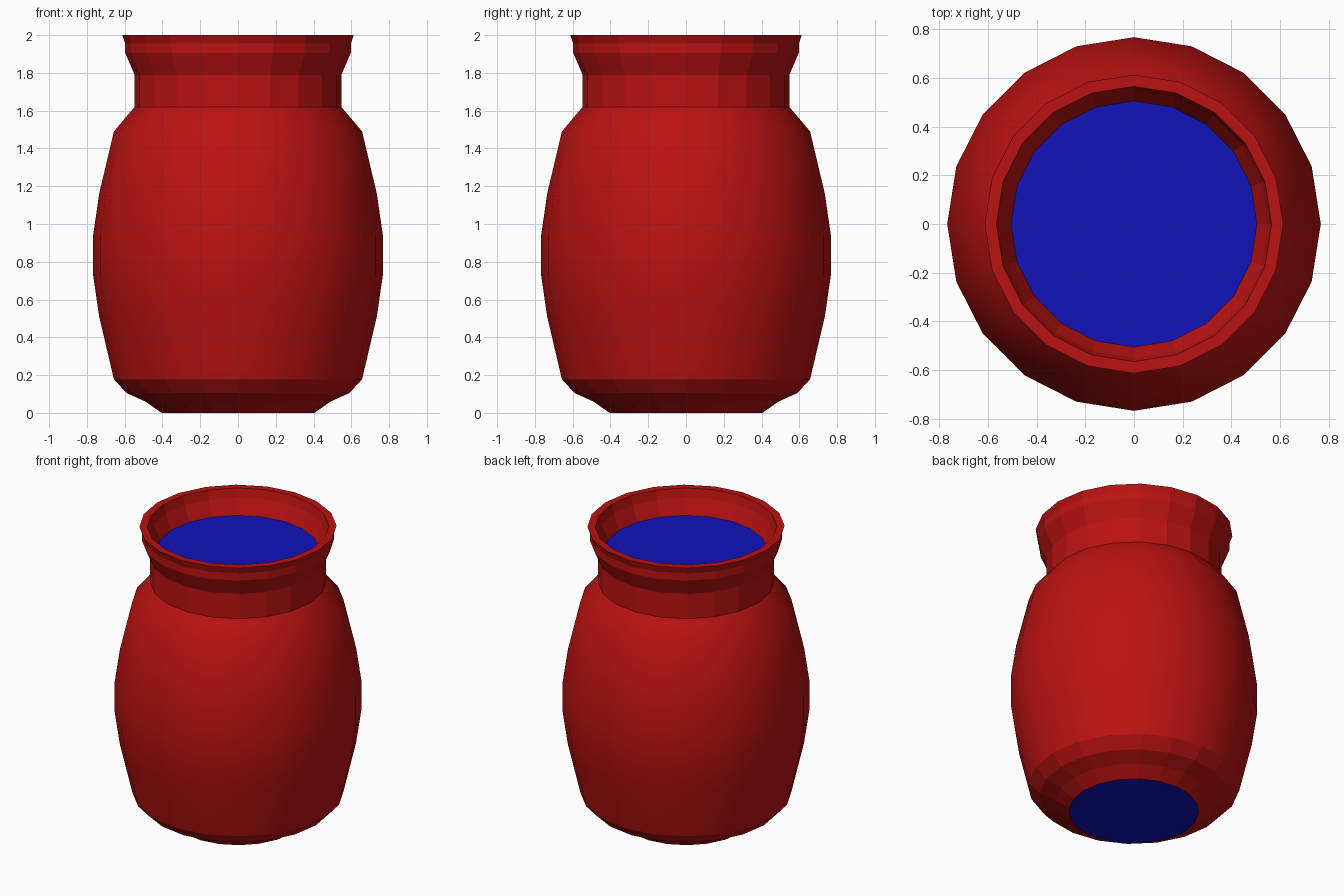
import bpy
import bmesh
from math import cos, sin, tau

SIDES = 20

cube = bpy.data.objects.get("Cube")
if cube:
    bpy.data.objects.remove(cube, do_unlink=True)


def material(name, colour):
    mat = bpy.data.materials.new(name)
    mat.use_nodes = True
    mat.diffuse_color = colour
    mat.node_tree.nodes["Principled BSDF"].inputs["Base Color"].default_value = colour
    return mat


red = material("red glaze", (0.5, 0.006, 0.006, 1))
blue = material("blue", (0.006, 0.006, 0.5, 1))


def ring(bm, radius, z):
    angles = [tau * i / SIDES for i in range(SIDES)]
    return [bm.verts.new((radius * cos(a), radius * sin(a), z)) for a in angles]


def finish(bm, name, mat):
    mesh = bpy.data.meshes.new(name)
    bm.to_mesh(mesh)
    bm.free()
    mesh.materials.append(mat)
    obj = bpy.data.objects.new(name, mesh)
    bpy.context.collection.objects.link(obj)
    return obj


def lathe(name, profile, mat, smooth=False):
    """Spin a (radius, height) profile, listed so that faces point outward."""
    bm = bmesh.new()
    rings = [ring(bm, r, z) for r, z in profile]
    for low, high in zip(rings, rings[1:]):
        for i in range(SIDES):
            j = (i + 1) % SIDES
            bm.faces.new((low[i], low[j], high[j], high[i])).smooth = smooth
    return finish(bm, name, mat)


def disc(name, radius, z, mat, up=True):
    bm = bmesh.new()
    verts = ring(bm, radius, z)
    bm.faces.new(verts if up else verts[::-1])
    return finish(bm, name, mat)


# Faceted foot
lathe("foot", [(0.405, 0), (0.49, 0.06), (0.59, 0.105), (0.657, 0.178)], red)

# Smooth rounded belly and shoulder
lathe("belly", [(0.657, 0.178), (0.735, 0.51), (0.767, 0.73), (0.767, 0.94),
                (0.735, 1.16), (0.657, 1.49), (0.547, 1.62)], red, smooth=True)

# Faceted neck, flared lip and inner wall
lathe("neck_and_lip", [(0.547, 1.62), (0.547, 1.79), (0.597, 1.905), (0.597, 1.955),
                       (0.613, 2), (0.565, 2), (0.55, 1.94), (0.505, 1.84)], red)

# Contents in the mouth, and the underside
disc("contents", 0.505, 1.84, blue)
disc("underside", 0.405, 0, blue, up=False)
